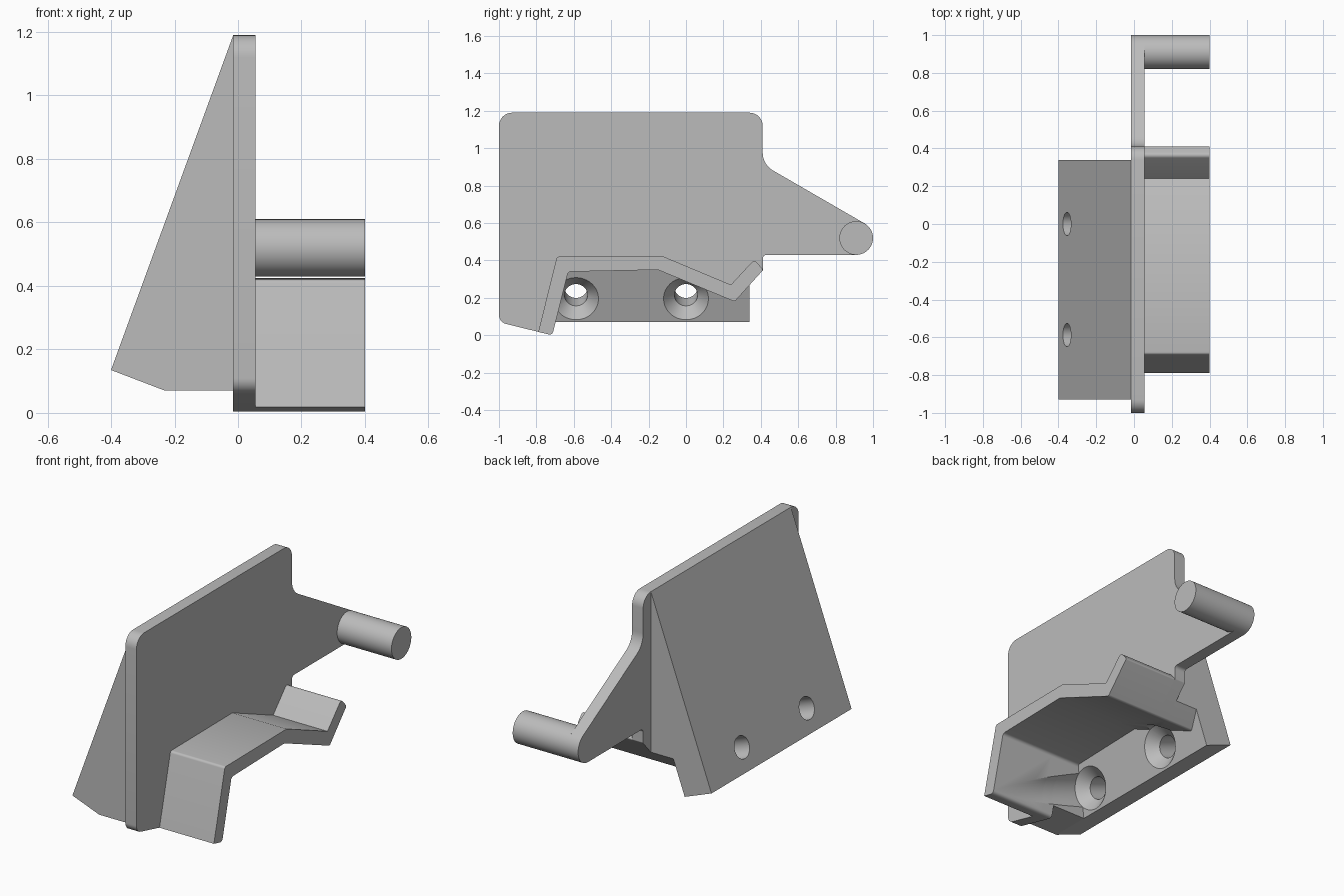
import bpy, bmesh
from math import sin, cos, pi, radians
from mathutils import Vector

cube = bpy.data.objects.get("Cube")
if cube:
    bpy.data.objects.remove(cube, do_unlink=True)

grey = bpy.data.materials.new("plain_grey")
grey.use_nodes = True
COLOUR = (0.5, 0.5, 0.5, 1)
grey.diffuse_color = COLOUR
grey.node_tree.nodes["Principled BSDF"].inputs["Base Color"].default_value = COLOUR


def make_object(name, bm):
    bmesh.ops.recalc_face_normals(bm, faces=bm.faces)
    mesh = bpy.data.meshes.new(name)
    bm.to_mesh(mesh)
    bm.free()
    mesh.materials.append(grey)
    obj = bpy.data.objects.new(name, mesh)
    bpy.context.collection.objects.link(obj)
    return obj


def rounded(points, steps=8):
    """Outline from (a, b, radius) corners, with each corner filleted."""
    out = []
    for i, (a, b, r) in enumerate(points):
        p = Vector((a, b))
        if not r:
            out.append(p)
            continue
        u = (Vector(points[i - 1][:2]) - p).normalized()
        v = (Vector(points[(i + 1) % len(points)][:2]) - p).normalized()
        half = u.angle(v) / 2
        centre = p + (u + v).normalized() * (r / sin(half))
        start = p + u * (r * cos(half) / sin(half)) - centre
        end = p + v * (r * cos(half) / sin(half)) - centre
        sweep = start.angle(end)
        for k in range(steps + 1):
            t = k / steps
            out.append(centre + (start * sin((1 - t) * sweep) + end * sin(t * sweep)) / sin(sweep))
    return out


def loft(name, rings):
    bm = bmesh.new()
    loops = [[bm.verts.new(p) for p in ring] for ring in rings]
    n = len(loops[0])
    for low, high in zip(loops, loops[1:]):
        for i in range(n):
            j = (i + 1) % n
            bm.faces.new((low[i], low[j], high[j], high[i]))
    bm.faces.new(loops[0])
    bm.faces.new(loops[-1])
    return make_object(name, bm)


def prism_x(name, outline, x0, x1):
    return loft(name, [[(x, p[0], p[1]) for p in outline] for x in (x0, x1)])


def cut(obj, cutters):
    for cutter in cutters:
        mod = obj.modifiers.new("cut", 'BOOLEAN')
        mod.operation = 'DIFFERENCE'
        mod.solver = 'EXACT'
        mod.object = cutter
    graph = bpy.context.evaluated_depsgraph_get()
    mesh = bpy.data.meshes.new_from_object(obj.evaluated_get(graph))
    obj.modifiers.clear()
    obj.data = mesh


X_BACK, X_FRONT, X_END = -0.015, 0.055, 0.40
PEG_Y, PEG_Z, PEG_R = 0.91, 0.52, 0.09

# Bent band: upper edge, then lower edge
upper = [(-0.79, 0.018, 0), (-0.69, 0.42, 0.015), (-0.13, 0.425, 0),
         (0.24, 0.27, 0), (0.365, 0.405, 0.02)]
lower = [(0.413, 0.35, 0.01), (0.26, 0.18, 0.015), (-0.15, 0.35, 0),
         (-0.63, 0.34, 0.02), (-0.715, 0.0, 0.02)]
band = prism_x("bent_band", rounded(upper + lower), X_FRONT, X_END)

# Upright plate with the arm that carries the peg
arm_end = [(PEG_Y + PEG_R * cos(radians(a)), PEG_Z + PEG_R * sin(radians(a)), 0)
           for a in range(-90, 61, 10)]
plate_outline = ([(-1, 0.07, 0.05), (-1, 1.19, 0.07), (0.41, 1.19, 0.07), (0.41, 0.913, 0.11)]
                 + arm_end[::-1] + [(0.41, 0.43, 0.02)] + lower)
plate = prism_x("upright_plate", rounded(plate_outline), X_BACK, X_FRONT)

# Round peg at the end of the arm
circle = [(PEG_Y + PEG_R * cos(2 * pi * k / 48), PEG_Z + PEG_R * sin(2 * pi * k / 48))
          for k in range(48)]
peg = prism_x("round_peg", circle, X_FRONT, X_END)

# Sloped wedge behind the plate
side = [(X_BACK, 1.19), (-0.40, 0.135), (-0.23, 0.07), (X_BACK, 0.07)]
wedge = loft("sloped_wedge", [[(x, y, z) for x, z in side] for y in (-0.93, 0.34)])

# Pocket below the band, ending parallel to the slope
pocket_outline = rounded([(0.5, -0.1, 0), (0.5, 0.447, 0)] + lower[1:4] + [(-0.74, -0.1, 0)])
pocket = loft("pocket_cutter", [
    [(-0.23 + (p.y - 0.07) * 0.365, p.x, p.y) for p in pocket_outline],
    [(0.1, p.x, p.y) for p in pocket_outline]])

# Countersunk screw holes square to the slope, with access tunnels
axis = Vector((0.94, 0, -0.343)).normalized()
across = Vector((0, 1, 0))
normal = axis.cross(across)
holes = []
for y in (-0.588, 0.0):
    start = Vector((-0.355, y, 0.258))
    rings = []
    for depth, r in ((-0.1, 0.062), (0.124, 0.062), (0.182, 0.12), (0.8, 0.12)):
        rings.append([start + axis * depth + (across * cos(2 * pi * k / 48)
                      + normal * sin(2 * pi * k / 48)) * r for k in range(48)])
    holes.append(loft("screw_hole_cutter", rings))

cut(wedge, [pocket] + holes)
cut(plate, holes[:1])
cut(band, holes[:1])
for cutter in [pocket] + holes:
    bpy.data.objects.remove(cutter, do_unlink=True)

# Smooth round surfaces, sharp edges kept
bpy.ops.object.select_all(action='DESELECT')
for obj in (plate, band, peg, wedge):
    obj.select_set(True)
bpy.context.view_layer.objects.active = plate
bpy.ops.object.shade_smooth_by_angle(angle=radians(30))
